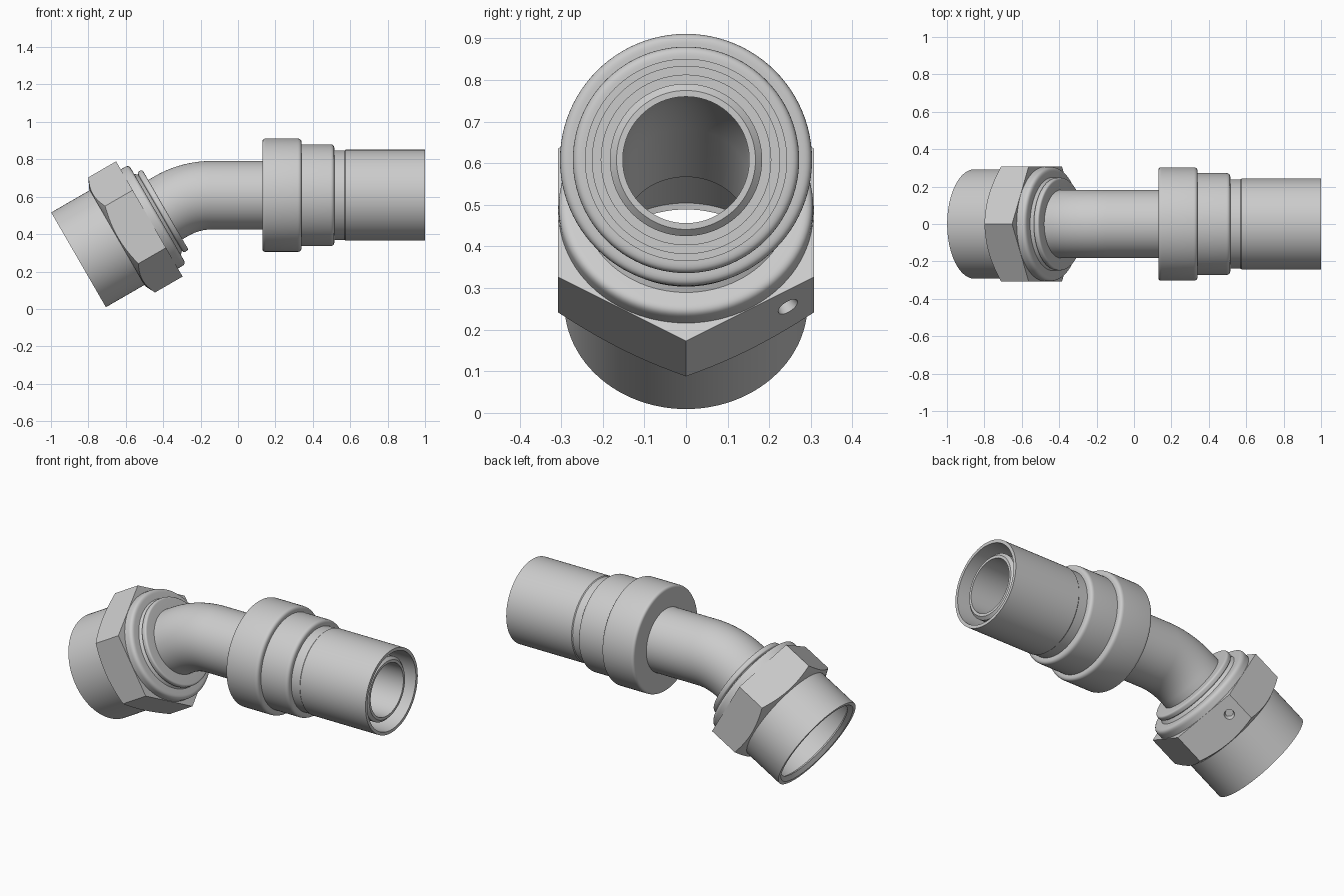
import bpy, bmesh, math
from mathutils import Matrix, Vector

if "Cube" in bpy.data.objects:
    bpy.data.objects.remove(bpy.data.objects["Cube"])

SEG = 96
AXIS_Z = 0.608                      # height of the straight axis
BEND_X, BEND_R, BEND_A = -0.14, 0.43, math.radians(30)

steel = bpy.data.materials.new("grey steel")
steel.diffuse_color = (0.6, 0.6, 0.6, 1)
steel.use_nodes = True
steel.node_tree.nodes["Principled BSDF"].inputs["Base Color"].default_value = steel.diffuse_color

# Frames: local x runs along each axis
STRAIGHT = Matrix.Translation((0, 0, AXIS_Z))
NUT = Matrix.Translation((-0.8525, 0, 0.2625)) @ Matrix.Rotation(-BEND_A, 4, 'Y')


def finish(name, bm):
    bmesh.ops.recalc_face_normals(bm, faces=bm.faces)
    mesh = bpy.data.meshes.new(name)
    bm.to_mesh(mesh)
    bm.free()
    mesh.materials.append(steel)
    ob = bpy.data.objects.new(name, mesh)
    bpy.context.collection.objects.link(ob)
    return ob


def smooth(ob):
    bpy.ops.object.select_all(action='DESELECT')
    ob.select_set(True)
    bpy.context.view_layer.objects.active = ob
    bpy.ops.object.shade_smooth_by_angle(angle=math.radians(28))


def skin(name, loops):
    """Join circles (frame, radius) into a closed hollow solid."""
    bm = bmesh.new()
    rings = []
    for frame, r in loops:
        rings.append([bm.verts.new(frame @ Vector((0, r * math.cos(a), r * math.sin(a))))
                      for a in (2 * math.pi * i / SEG for i in range(SEG))])
    for a, b in zip(rings, rings[1:] + rings[:1]):
        for i in range(SEG):
            j = (i + 1) % SEG
            bm.faces.new((a[i], a[j], b[j], b[i]))
    return finish(name, bm)


def lathe(name, profile, frame):
    """Revolve (x, radius[, fillet]) points about the frame's x axis."""
    pts = []
    n = len(profile)
    for i, p in enumerate(profile):
        c = Vector(p[:2])
        if len(p) == 2:
            pts.append(c)
            continue
        a = c + (Vector(profile[i - 1][:2]) - c).normalized() * p[2]
        b = c + (Vector(profile[(i + 1) % n][:2]) - c).normalized() * p[2]
        for k in range(7):
            t = k / 6
            pts.append(a * (1 - t) ** 2 + c * 2 * t * (1 - t) + b * t ** 2)
    return skin(name, [(frame @ Matrix.Translation((p.x, 0, 0)), p.y) for p in pts])


def cut(ob, cutter, operation):
    mod = ob.modifiers.new("cut", 'BOOLEAN')
    mod.operation, mod.object, mod.solver = operation, cutter, 'EXACT'
    bpy.context.view_layer.objects.active = ob
    bpy.ops.object.modifier_apply(modifier=mod.name)
    bpy.data.objects.remove(cutter)


# Stepped ferrule with the thin outer sleeve
smooth(lathe("ferrule", [
    (0.13, 0.17), (0.13, 0.303, 0.018), (0.34, 0.303, 0.022), (0.34, 0.272),
    (0.515, 0.272, 0.022), (0.515, 0.239), (0.57, 0.239), (0.575, 0.243),
    (1.0, 0.243), (1.0, 0.225), (0.6, 0.225), (0.6, 0.205), (0.85, 0.205),
    (0.85, 0.17)], STRAIGHT))

# Bent tube: stations along the centre line, nut end first
bend_end = Matrix.Translation((0.346, 0, 0))
stations = [NUT @ bend_end]
for k in range(17):
    phi = BEND_A * (1 - k / 16)
    pos = (BEND_X - BEND_R * math.sin(phi), 0, AXIS_Z - BEND_R + BEND_R * math.cos(phi))
    stations.append(Matrix.Translation(pos) @ Matrix.Rotation(-phi, 4, 'Y'))
at = lambda x: STRAIGHT @ Matrix.Translation((x, 0, 0))
outer = [(f, 0.183) for f in stations] + [(at(0.955), 0.183), (at(0.97), 0.167)]
inner = [(at(0.97), 0.152)] + [(f, 0.152) for f in reversed(stations)]
smooth(skin("bent_tube", outer + inner))

# Swivel body: open socket at the free end, seat on the tube
smooth(lathe("swivel_body", [
    (0, 0.2925), (0.44, 0.2925), (0.44, 0.17), (0.346, 0.17), (0.346, 0.155),
    (0.30, 0.262), (0.03, 0.262), (0.02, 0.25), (0, 0.272)], NUT))

# Retaining collar behind the nut
smooth(lathe("retaining_collar", [
    (0.43, 0.17), (0.43, 0.306), (0.487, 0.306, 0.024), (0.487, 0.25),
    (0.503, 0.235), (0.508, 0.248, 0.006), (0.536, 0.248, 0.012),
    (0.536, 0.17)], NUT))

# Hexagon nut, corners turned down toward the free end
bm = bmesh.new()
R = 0.308 / math.cos(math.pi / 6)
ends = [[bm.verts.new(NUT @ Vector((x, R * math.sin(i * math.pi / 3), R * math.cos(i * math.pi / 3))))
         for i in range(6)] for x in (0.2, 0.437)]
bm.faces.new(ends[0])
bm.faces.new(ends[1])
for i in range(6):
    j = (i + 1) % 6
    bm.faces.new((ends[0][i], ends[0][j], ends[1][j], ends[1][i]))
nut = finish("hex_nut", bm)
cut(nut, lathe("nut_turning", [
    (0.238, 0.28), (0.238, 0.300), (0.275, 0.372), (0.5, 0.372), (0.5, 0.28)], NUT), 'INTERSECT')

# Drilled hole in one lower flat
n = Vector((0, 0.5, -0.866))
centre = Vector((0.356, 0.245, -0.2143))
bm = bmesh.new()
bmesh.ops.create_cone(bm, cap_ends=True, segments=32, radius1=0.02, radius2=0.034, depth=0.06)
bm.transform(NUT @ Matrix.Translation(centre) @ n.to_track_quat('Z', 'Y').to_matrix().to_4x4())
cut(nut, finish("drill", bm), 'DIFFERENCE')
smooth(nut)
